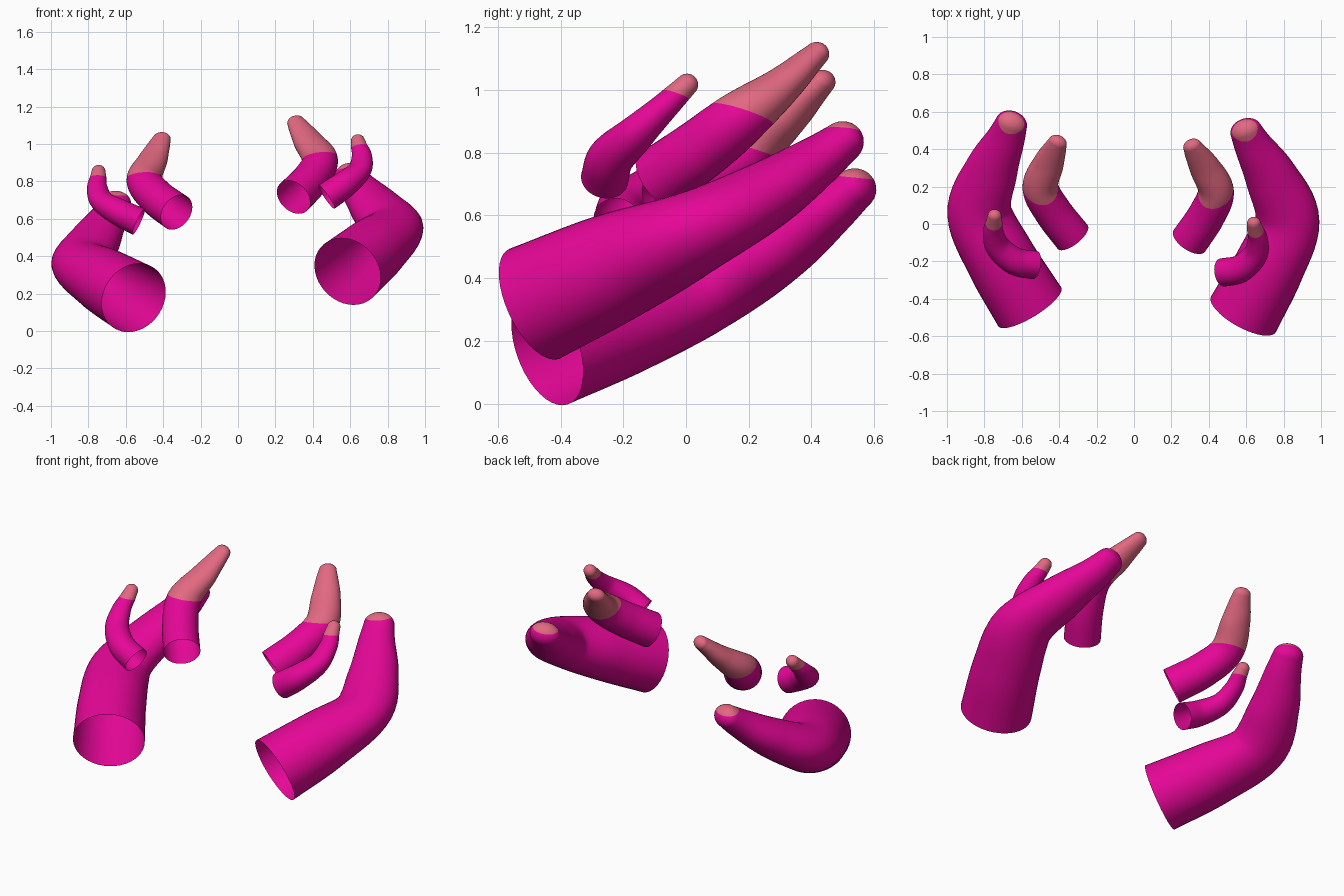
import bpy, bmesh, math
from mathutils import Vector, Matrix

if "Cube" in bpy.data.objects:
    bpy.data.objects.remove(bpy.data.objects["Cube"])


def material(name, rgb):
    m = bpy.data.materials.new(name)
    m.diffuse_color = (*rgb, 1)
    m.use_nodes = True
    m.node_tree.nodes["Principled BSDF"].inputs["Base Color"].default_value = m.diffuse_color
    return m


PINK = material("hot_pink", (0.79, 0.002, 0.31))
SALMON = material("salmon_tip", (0.76, 0.14, 0.22))
SIDES, STEPS = 40, 8


def smooth_path(points):
    """Catmull-Rom through (x, y, z, radius, flatness) points, ending in a round nose."""
    p = [Vector(q) for q in points]
    p = [2 * p[0] - p[1]] + p + [2 * p[-1] - p[-2]]
    out = []
    for i in range(1, len(p) - 2):
        a, b, c, d = p[i - 1:i + 3]
        for k in range(STEPS):
            t = k / STEPS
            out.append(0.5 * (2 * b + (c - a) * t + (2 * a - 5 * b + 4 * c - d) * t * t
                              + (3 * b - a - 3 * c + d) * t ** 3))
    out.append(p[-2])
    # rounded nose
    end = out[-1].copy()
    e, r, flat = Vector(end[:3]), end[3], end[4]
    axis = (e - Vector(out[-2][:3])).normalized()
    for k in range(1, 9):
        ang = math.pi / 2 * k / 8.3
        q = e + axis * r * flat * math.sin(ang)
        out.append(Vector((*q, r * math.cos(ang), flat)))
    return out


def horn_mesh(points, slope, cut):
    """Open tapering tube; its tip colour starts where z + slope * y > cut."""
    path = smooth_path(points)
    pos = [Vector(q[:3]) for q in path]
    bm = bmesh.new()
    rings = []
    for i, q in enumerate(path):
        t = (pos[min(i + 1, len(pos) - 1)] - pos[max(i - 1, 0)]).normalized()
        up = Vector((0, 0, 1))
        up = (up - t * up.dot(t)).normalized()
        side = t.cross(up)
        rings.append([bm.verts.new(pos[i] + q[3] * (up * q[4] * math.cos(a) + side * math.sin(a)))
                      for a in (2 * math.pi * k / SIDES for k in range(SIDES))])
    for r, s in zip(rings, rings[1:]):
        for k in range(SIDES):
            j = (k + 1) % SIDES
            bm.faces.new((r[k], r[j], s[j], s[k]))
    bm.faces.new(rings[-1])
    # crisp colour border
    no = Vector((0, slope, 1))
    bmesh.ops.bisect_plane(bm, geom=bm.verts[:] + bm.edges[:] + bm.faces[:],
                           plane_co=(0, 0, cut), plane_no=no)
    for f in bm.faces:
        f.smooth = True
        f.material_index = int(f.calc_center_median().dot(no) > cut)
    bmesh.ops.recalc_face_normals(bm, faces=bm.faces[:])
    return bm


def place(bm, name, centre):
    """Centre the part's bounding box on the given point and link it."""
    lo = Vector([min(v.co[i] for v in bm.verts) for i in range(3)])
    hi = Vector([max(v.co[i] for v in bm.verts) for i in range(3)])
    bmesh.ops.translate(bm, verts=bm.verts[:], vec=Vector(centre) - (lo + hi) / 2)
    me = bpy.data.meshes.new(name)
    bm.to_mesh(me)
    me.materials.append(PINK)
    me.materials.append(SALMON)
    bpy.context.collection.objects.link(bpy.data.objects.new(name, me))


def horn_pair(name, points, slope, cut, left_centre, right_centre):
    bm = horn_mesh(points, slope, cut)
    twin = bm.copy()
    place(bm, "left_" + name, left_centre)
    # right side: mirrored and tilted inwards
    tilt = Matrix.Rotation(math.radians(-9.5), 4, 'Y') @ Matrix.Scale(-1, 4, (1, 0, 0))
    bmesh.ops.transform(twin, matrix=tilt, verts=twin.verts[:])
    bmesh.ops.reverse_faces(twin, faces=twin.faces[:])
    place(twin, "right_" + name, right_centre)
    bm.free()
    twin.free()


# large lower horns
horn_pair("large_horn", [
    (-.56, -.455, .18, .198, .97), (-.715, -.2, .272, .188, .92), (-.828, .05, .362, .173, .78),
    (-.765, .275, .492, .142, .78), (-.69, .44, .615, .104, .8), (-.658, .525, .685, .086, .78)],
    0.1, 0.775, (-.692, .025, .372), (.70, -.015, .52))

# medium upper horns with long pale tips
horn_pair("medium_horn", [
    (-.325, -.07, .64, .102, 1), (-.43, .065, .718, .1, .98), (-.497, .195, .81, .096, .92),
    (-.455, .32, .915, .083, .76), (-.42, .40, .995, .062, .74), (-.405, .435, 1.03, .05, .78)],
    0.33, 0.888, (-.42, .168, .803), (.371, .148, .89))

# small front horns
horn_pair("small_horn", [
    (-.535, -.235, .59, .076, 1), (-.64, -.215, .64, .074, .97), (-.73, -.14, .698, .067, .88),
    (-.757, -.06, .77, .055, .85), (-.752, -.005, .825, .044, .9), (-.75, .028, .858, .037, .95)],
    0.33, 0.822, (-.652, -.108, .702), (.575, -.148, .853))
